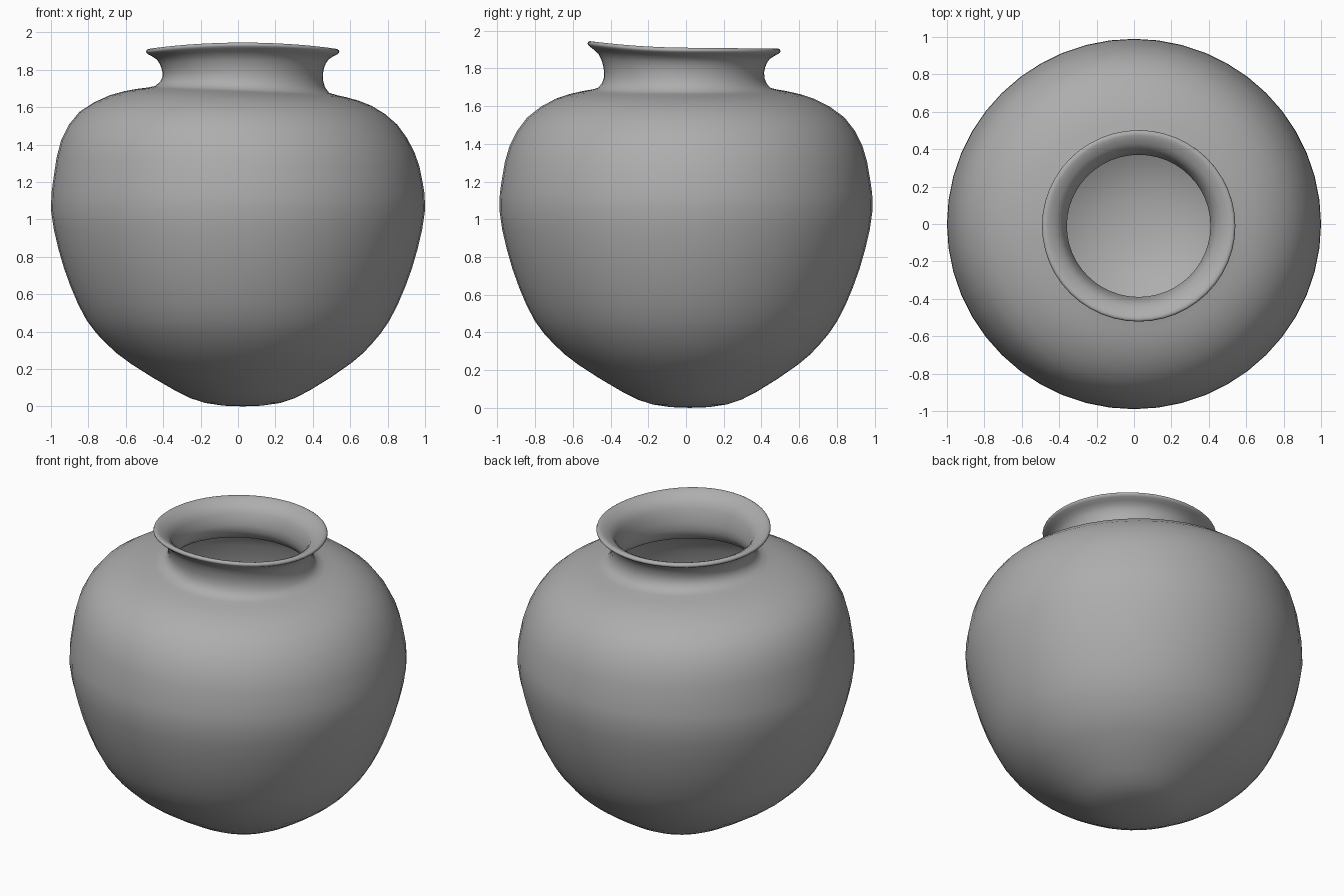
import bpy, bmesh, math
from mathutils import Vector

cube = bpy.data.objects.get("Cube")
if cube:
    bpy.data.objects.remove(cube, do_unlink=True)

SEGMENTS = 48
STEPS = 2

# Profiles as radius, height: outside going up, lip, then inside going down
outside = [
    (0, 0), (.2, .018), (.36, .085), (.59, .23), (.71, .335), (.81, .46),
    (.895, .64), (.96, .84), (1, 1.05), (.985, 1.22), (.945, 1.39),
    (.85, 1.54), (.7, 1.635), (.56, 1.675), (.465, 1.695), (.43, 1.75),
    (.435, 1.81), (.46, 1.855),
]
lip = [(.505, 1.882), (.517, 1.896), (.505, 1.91), (.47, 1.9)]
inside = [
    (.42, 1.865), (.392, 1.8), (.385, 1.72), (.43, 1.65), (.55, 1.625),
    (.68, 1.585), (.82, 1.49), (.9, 1.37), (.955, 1.05), (.85, .64),
    (.66, .36), (.4, .15), (.2, .065), (0, .045),
]


def ramp(value, start, end):
    """Rise smoothly from zero to one between start and end."""
    t = min(max((value - start) / (end - start), 0), 1)
    return t * t * (3 - 2 * t)


def smooth_profile(points):
    """Curve through the points, level where it meets the axis."""
    points = [Vector(p) for p in points]
    mirror = Vector((-1, 1))
    points = [points[1] * mirror] + points + [points[-2] * mirror]
    curve = []
    for a, b, c, d in zip(points, points[1:], points[2:], points[3:]):
        for step in range(STEPS):
            t = step / STEPS
            bend = (2 * a - 5 * b + 4 * c - d) * t * t
            twist = (3 * b - a - 3 * c + d) * t ** 3
            curve.append((2 * b + (c - a) * t + bend + twist) / 2)
    curve.append(points[-2])
    return curve


def hand_thrown(radius, height, angle):
    """Place a point on the slightly uneven pot wall."""
    x = radius * math.cos(angle)
    y = radius * math.sin(angle) * .99
    neck_shift = ramp(height, 1.5, 1.75)
    base_shift = 1 - ramp(height, 0, .5)
    shoulder_slope = -.04 * ramp(height, 1.1, 1.45) * (1 - ramp(height, 1.68, 1.82))
    rim = ramp(height, 1.75, 1.9)
    front_lift = .12 * max(-y, 0) ** 2 - .01 * y
    return Vector((
        x + .025 * (neck_shift + base_shift),
        y - .01 * neck_shift + .02 * base_shift,
        height + shoulder_slope * x + rim * front_lift,
    ))


def make_material(name, color):
    material = bpy.data.materials.new(name)
    material.use_nodes = True
    material.diffuse_color = color
    shader = material.node_tree.nodes["Principled BSDF"]
    shader.inputs["Base Color"].default_value = color
    return material


# Pot: one continuous skin turned around the profile
bm = bmesh.new()
angles = [math.tau * i / SEGMENTS for i in range(SEGMENTS)]
rings = [[bm.verts.new(hand_thrown(radius, height, angle)) for angle in angles]
         for radius, height in smooth_profile(outside + lip + inside)]
for low, high in zip(rings, rings[1:]):
    for i in range(SEGMENTS):
        j = (i + 1) % SEGMENTS
        bm.faces.new((low[i], low[j], high[j], high[i]))

# Close the base and the inner floor where the profile meets the axis
bmesh.ops.remove_doubles(bm, verts=bm.verts, dist=.0001)
for face in bm.faces:
    face.smooth = True

mesh = bpy.data.meshes.new("pot")
bm.to_mesh(mesh)
bm.free()
mesh.materials.append(make_material("grey_clay", (.42, .42, .42, 1)))
pot = bpy.data.objects.new("pot", mesh)
bpy.context.scene.collection.objects.link(pot)
